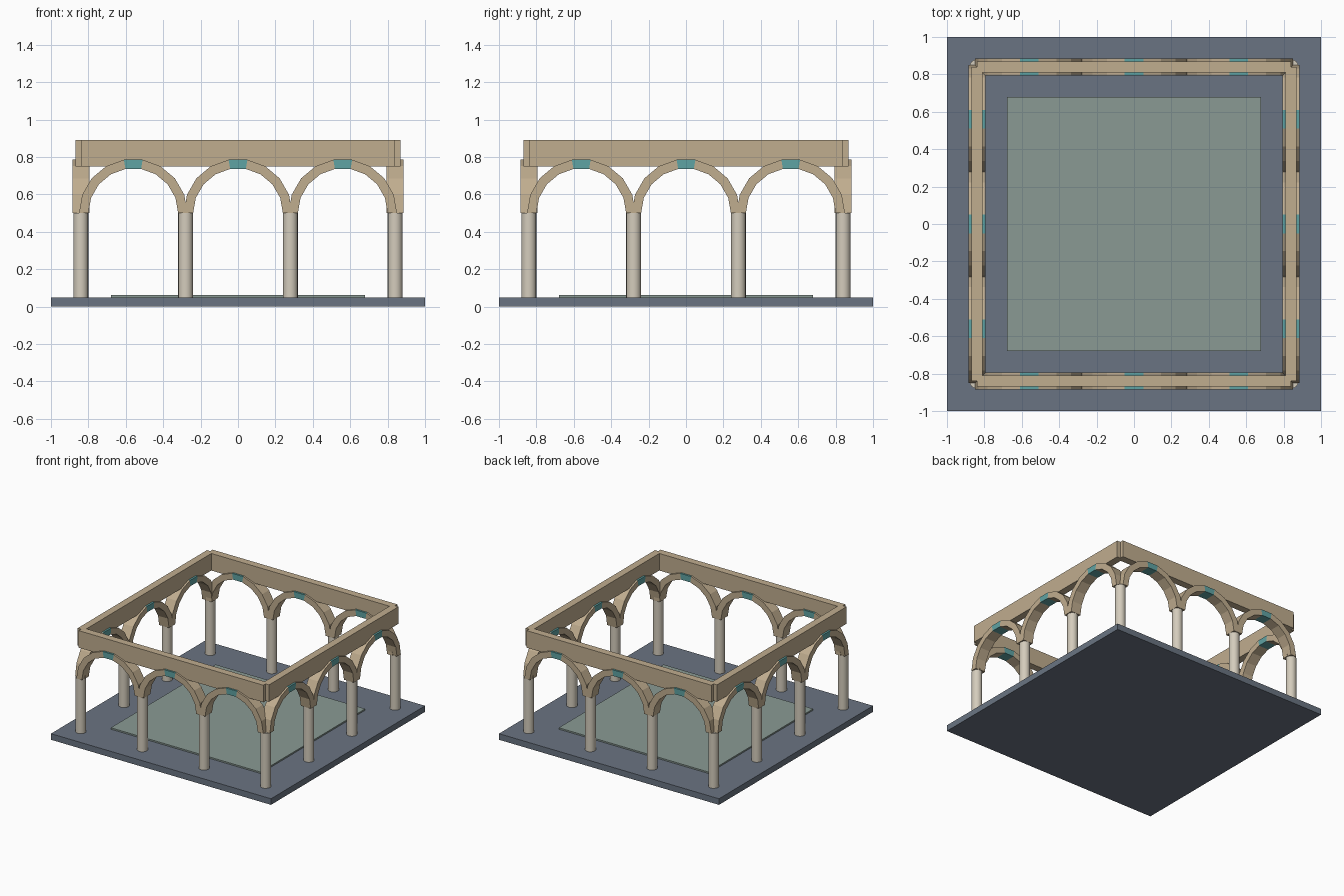
import bpy, bmesh
from math import cos, sin, pi, radians
from mathutils import Matrix

if "Cube" in bpy.data.objects:
    bpy.data.objects.remove(bpy.data.objects["Cube"])


def srgb(r, g, b):
    return [(c / 255 / 12.92) if c < 11 else ((c / 255 + 0.055) / 1.055) ** 2.4 for c in (r, g, b)] + [1]


def material(name, *rgb):
    m = bpy.data.materials.new(name)
    m.use_nodes = True
    m.diffuse_color = srgb(*rgb)
    m.node_tree.nodes["Principled BSDF"].inputs["Base Color"].default_value = m.diffuse_color
    return m


SLATE = material("slate", 106, 116, 130)
PAVING = material("green paving", 138, 154, 148)
SANDSTONE = material("sandstone", 192, 173, 143)
MARBLE = material("pale marble", 212, 204, 188)
TEAL = material("teal keystone", 95, 163, 163)

RING = 0.84          # distance of each colonnade from the centre
BAY = 0.56           # column spacing
SPRING = 0.5         # height where the arches start
INNER, OUTER, DEPTH = 0.24, 0.29, 0.09
STONES = 9


def add_object(name, bm, *mats):
    bmesh.ops.recalc_face_normals(bm, faces=bm.faces)
    mesh = bpy.data.meshes.new(name)
    bm.to_mesh(mesh)
    bm.free()
    for m in mats:
        mesh.materials.append(m)
    obj = bpy.data.objects.new(name, mesh)
    bpy.context.collection.objects.link(obj)
    return obj


def box(name, size, centre, mat, turn=Matrix()):
    bm = bmesh.new()
    place = turn @ Matrix.Translation(centre) @ Matrix.Diagonal((*size, 1))
    bmesh.ops.create_cube(bm, size=1, matrix=place)
    return add_object(name, bm, mat)


def column(x, y):
    bm = bmesh.new()
    bmesh.ops.create_cone(bm, cap_ends=True, segments=16, radius1=0.04, radius2=0.04,
                          depth=SPRING - 0.05,
                          matrix=Matrix.Translation((x, y, (SPRING + 0.05) / 2)))
    for f in bm.faces:
        f.smooth = abs(f.normal.z) < 0.5
    for e in bm.edges:
        e.smooth = all(f.smooth for f in e.link_faces)
    add_object("column", bm, MARBLE)


def arch(x, turn):
    # Wedge stones around a half circle, with a coloured keystone in the middle
    bm = bmesh.new()
    step = pi / STONES
    for i in range(STONES):
        a, b = i * step, (i + 1) * step
        corners = [(INNER, a), (OUTER, a), (OUTER, b), (INNER, b)]
        rings = [[bm.verts.new((x + r * cos(t), -RING + side * DEPTH / 2, SPRING + r * sin(t)))
                  for r, t in corners] for side in (-1, 1)]
        faces = [bm.faces.new(rings[0]), bm.faces.new(rings[1][::-1])]
        for k in range(4):
            n = (k + 1) % 4
            faces.append(bm.faces.new((rings[0][k], rings[1][k], rings[1][n], rings[0][n])))
        for f in faces:
            f.material_index = int(i == STONES // 2)
    bm.transform(turn)
    add_object("arch", bm, SANDSTONE, TEAL)


# Floor
box("base_slab", (2, 2, 0.05), (0, 0, 0.025), SLATE)
box("courtyard_floor", (1.36, 1.36, 0.012), (0, 0, 0.056), PAVING)

# Columns around the square
spots = [(k - 1.5) * BAY for k in range(4)]
for x in spots:
    for y in spots:
        if max(abs(x), abs(y)) > RING - 0.01:
            column(x, y)

# Arches and beam on each of the four sides
for side in range(4):
    turn = Matrix.Rotation(radians(90 * side), 4, "Z")
    for bay in (-1, 0, 1):
        arch(bay * BAY, turn)
    box("top_beam", (2 * RING, 0.06, 0.14), (0, -RING, 0.82), SANDSTONE, turn)
